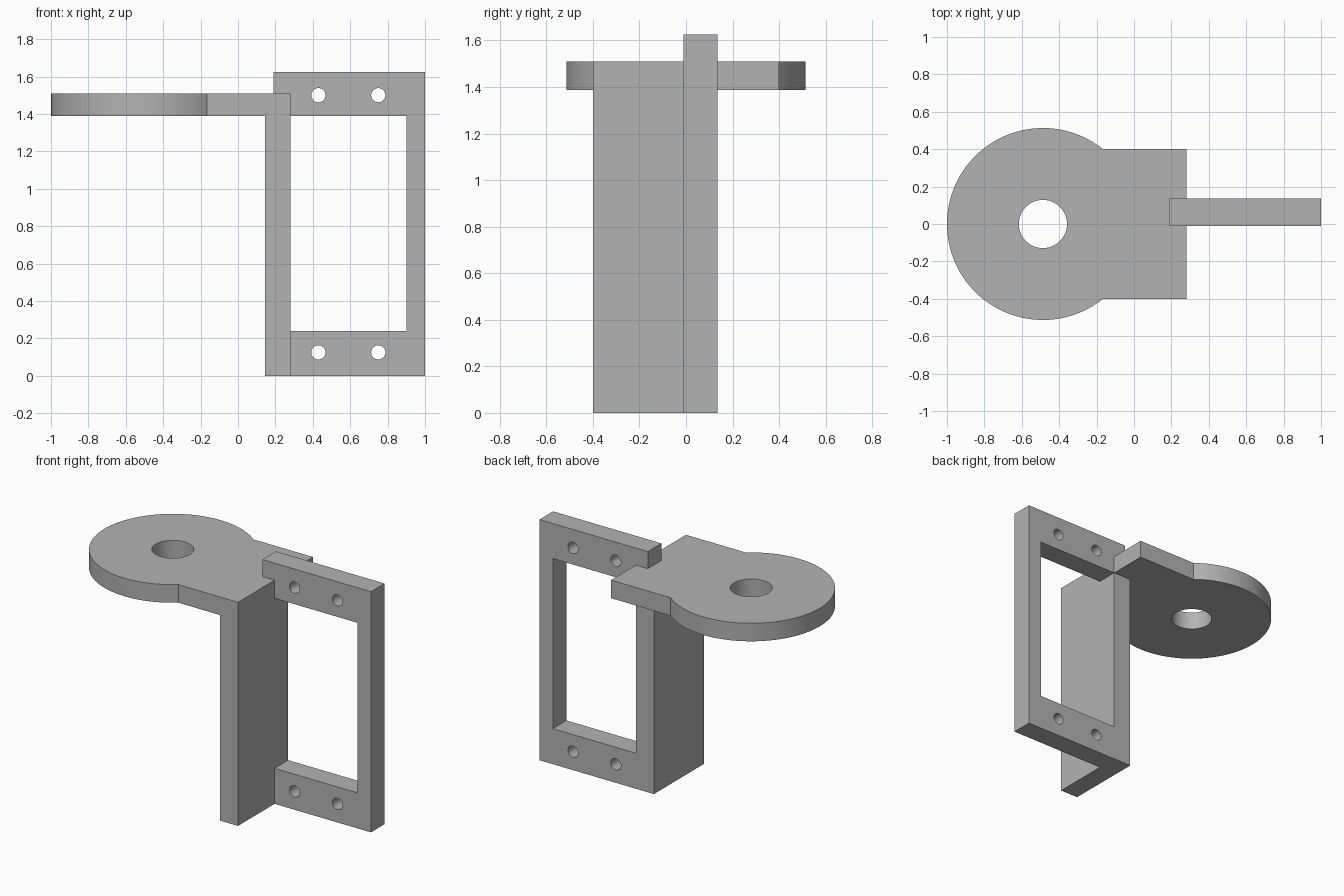
import bpy, bmesh, math
from mathutils import Matrix, Vector

cube = bpy.data.objects.get("Cube")
if cube:
    bpy.data.objects.remove(cube, do_unlink=True)

grey = bpy.data.materials.new("plain grey")
grey.use_nodes = True
colour = (0.45, 0.45, 0.45, 1)
grey.diffuse_color = colour
grey.node_tree.nodes["Principled BSDF"].inputs["Base Color"].default_value = colour


def prism(name, outline, depth):
    """Extrude a closed 3D outline along the depth vector."""
    bm = bmesh.new()
    face = bm.faces.new([bm.verts.new(p) for p in outline])
    moved = bmesh.ops.extrude_face_region(bm, geom=[face])["geom"]
    verts = [g for g in moved if isinstance(g, bmesh.types.BMVert)]
    bmesh.ops.translate(bm, verts=verts, vec=depth)
    bmesh.ops.recalc_face_normals(bm, faces=bm.faces)
    return finish(name, bm)


def cylinder(name, centre, radius, depth, axis, sides):
    bm = bmesh.new()
    turn = Vector((0, 0, 1)).rotation_difference(Vector(axis)).to_matrix().to_4x4()
    bmesh.ops.create_cone(bm, cap_ends=True, segments=sides, radius1=radius,
                          radius2=radius, depth=depth,
                          matrix=Matrix.Translation(centre) @ turn)
    return finish(name, bm)


def finish(name, bm):
    mesh = bpy.data.meshes.new(name)
    bm.to_mesh(mesh)
    bm.free()
    mesh.materials.append(grey)
    obj = bpy.data.objects.new(name, mesh)
    bpy.context.collection.objects.link(obj)
    return obj


def combine(target, other, operation):
    """Apply an exact boolean and discard the helper."""
    other.hide_render = True
    mod = target.modifiers.new(operation.lower(), 'BOOLEAN')
    mod.operation, mod.solver, mod.object = operation, 'EXACT', other
    bpy.context.view_layer.objects.active = target
    bpy.ops.object.modifier_apply(modifier=mod.name)
    bpy.data.objects.remove(other, do_unlink=True)


LEFT, WALL, HEIGHT = 0.145, 0.28, 1.51       # upright wall and shelf height
UNDER, TOP, SILL = 1.388, 1.625, 0.24        # shelf underside, flange levels
FRONT, BACK = -0.01, 0.135                   # flange thickness
HALF, RADIUS, CENTRE = 0.4, 0.513, -0.487    # shelf width and round pad

# Shelf: round pad blending into a rectangular tongue
start = math.asin(HALF / RADIUS)
steps = 72
outline = [(WALL, -HALF, UNDER), (WALL, HALF, UNDER)]
for i in range(steps + 1):
    a = start + (2 * math.pi - 2 * start) * i / steps
    outline.append((CENTRE + RADIUS * math.cos(a), RADIUS * math.sin(a), UNDER))
bracket = prism("bracket", outline, (0, 0, HEIGHT - UNDER))

# Upright wall under the shelf
wall = prism("upright_wall", [(LEFT, -HALF, 0), (WALL, -HALF, 0),
                              (WALL, BACK, 0), (LEFT, BACK, 0)], (0, 0, HEIGHT))
combine(bracket, wall, 'UNION')

# Open mounting flange
profile = [(0.19, 0), (1, 0), (1, TOP), (0.19, TOP), (0.19, UNDER),
           (0.9, UNDER), (0.9, SILL), (0.19, SILL)]
flange = prism("mounting_flange", [(x, FRONT, z) for x, z in profile],
               (0, BACK - FRONT, 0))
combine(bracket, flange, 'UNION')

# Large pad hole and four screw holes
combine(bracket, cylinder("pad_hole", (CENTRE, 0, HEIGHT), 0.129, 1,
                          (0, 0, 1), 48), 'DIFFERENCE')
for x in (0.43, 0.75):
    for z in (0.125, 1.5):
        combine(bracket, cylinder("screw_hole", (x, BACK, z), 0.038, 1,
                                  (0, 1, 0), 32), 'DIFFERENCE')

# Smooth round walls, crisp edges
bpy.ops.object.select_all(action='DESELECT')
bracket.select_set(True)
bpy.context.view_layer.objects.active = bracket
bpy.ops.object.shade_smooth_by_angle(angle=math.radians(30))
